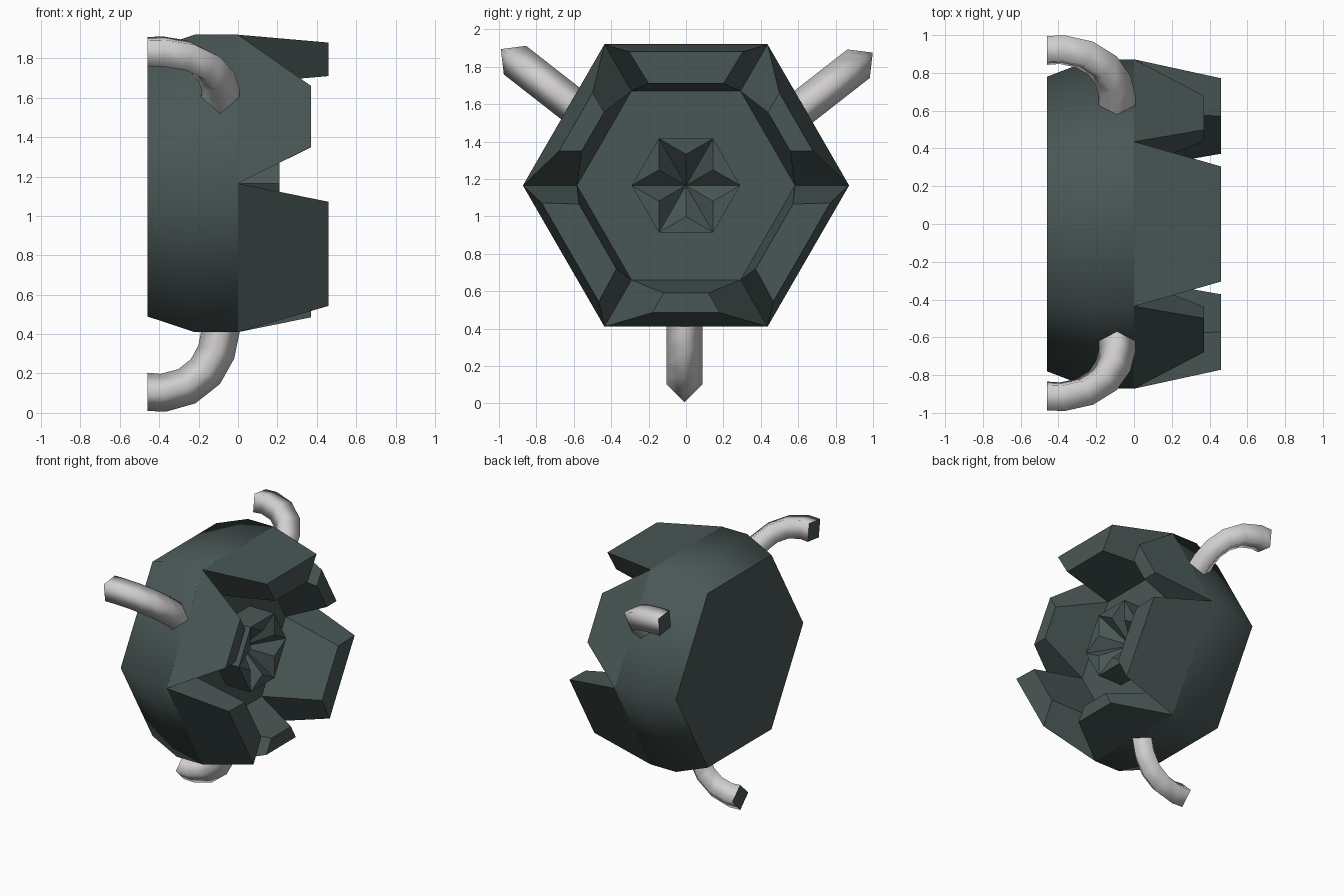
import bpy, bmesh, math
from mathutils import Vector

if "Cube" in bpy.data.objects:
    bpy.data.objects.remove(bpy.data.objects["Cube"])

ZC = 1.165  # height of the body's axis (the axis runs along x)


def material(name, rgb):
    m = bpy.data.materials.new(name)
    m.diffuse_color = (*rgb, 1)
    m.use_nodes = True
    m.node_tree.nodes["Principled BSDF"].inputs["Base Color"].default_value = m.diffuse_color
    return m


dark = material("dark_slate_green", (0.066, 0.096, 0.092))
metal = material("pale_grey_metal", (0.64, 0.62, 0.62))


def pt(x, r, t, ang):
    """Point at depth x, r outward along ang, t sideways."""
    c, s = math.cos(ang), math.sin(ang)
    return Vector((x, r * c - t * s, ZC + r * s + t * c))


def finish(name, bm, mats):
    bmesh.ops.recalc_face_normals(bm, faces=bm.faces)
    me = bpy.data.meshes.new(name)
    bm.to_mesh(me)
    bm.free()
    for m in mats:
        me.materials.append(m)
    ob = bpy.data.objects.new(name, me)
    bpy.context.collection.objects.link(ob)
    return ob


def loft(bm, rings):
    """Skin closed rings of points; returns side faces and end caps."""
    vs = [[bm.verts.new(p) for p in ring] for ring in rings]
    n = len(rings[0])
    sides = [bm.faces.new((a[i], a[(i + 1) % n], b[(i + 1) % n], b[i]))
             for a, b in zip(vs, vs[1:]) for i in range(n)]
    return sides, vs


def hexagon(x, r):
    return [pt(x, r, 0, math.radians(60 * i)) for i in range(6)]


# Hexagonal body with tapered back
bm = bmesh.new()
sides, vs = loft(bm, [hexagon(-0.46, 0.78), hexagon(-0.22, 0.872), hexagon(0, 0.872)])
for f in sides:
    f.smooth = True
for ring in (vs[0], vs[-1]):
    cap = bm.faces.new(ring)
    for e in cap.edges:
        e.smooth = False
finish("body", bm, [dark])

# Six tapered jaw blocks, alternating long and short
# (tip depth, outer distance, outer half width, inner distance, inner half width)
LONG = (0.46, 0.715, 0.305, 0.545, 0.20)
SHORT = (0.37, 0.68, 0.18, 0.575, 0.12)
for k in range(6):
    ang = math.radians(30 + 60 * k)
    x, ro, wo, ri, wi = LONG if k % 2 else SHORT
    base = [pt(0, 0.755, -0.436, ang), pt(0, 0.755, 0.436, ang),
            pt(0, 0.505, 0.2915, ang), pt(0, 0.505, -0.2915, ang)]
    tip = [pt(x, ro, -wo, ang), pt(x, ro, wo, ang),
           pt(x, ri, wi, ang), pt(x, ri, -wi, ang)]
    bm = bmesh.new()
    sides, vs = loft(bm, [base, tip])
    bm.faces.new(vs[1])
    bm.faces.new(vs[0])
    finish(f"jaw_{k + 1}", bm, [dark])

# Central hexagonal boss with a sunken six-pointed star
bm = bmesh.new()
sides, vs = loft(bm, [hexagon(0, 0.29), hexagon(0.21, 0.29)])
rim = vs[1]
mid = bm.verts.new((0.03, 0, ZC))
for i in range(6):
    a, b = rim[i], rim[(i + 1) % 6]
    notch = bm.verts.new(pt(0.21, 0.167, 0, math.radians(60 * i + 30)))
    bm.faces.new((a, b, notch))
    bm.faces.new((a, notch, mid))
    bm.faces.new((notch, b, mid))
finish("star_boss", bm, [dark])

# Three curved hooks sweeping backwards, square section, dark cut ends
PATH = [(-0.46, 1.058), (-0.38, 1.063), (-0.26, 1.03), (-0.165, 0.955),
        (-0.11, 0.855), (-0.09, 0.755), (-0.09, 0.58)]
R = 0.097
for name, deg, dr, side in (("hook_bottom", 270, 0, -0.008),
                            ("hook_right", 38, 0.065, -0.055),
                            ("hook_left", 142, 0.07, 0.035)):
    ang = math.radians(deg)
    rings = []
    for i, (x, r) in enumerate(PATH):
        p, q = PATH[max(i - 1, 0)], PATH[min(i + 1, len(PATH) - 1)]
        d = Vector((q[0] - p[0], q[1] - p[1])).normalized()
        if i == 0:
            d = Vector((1, 0))
        nx, nr = -d.y, d.x  # normal in the bending plane
        r += dr
        rings.append([pt(x + nx * R, r + nr * R, side, ang), pt(x, r, side + R, ang),
                      pt(x - nx * R, r - nr * R, side, ang), pt(x, r, side - R, ang)])
    bm = bmesh.new()
    sides, vs = loft(bm, rings)
    for f in sides:
        f.smooth = True
    cap = bm.faces.new(vs[0])
    cap.material_index = 1
    for e in cap.edges:
        e.smooth = False
    bm.faces.new(vs[-1])
    finish(name, bm, [metal, dark])
